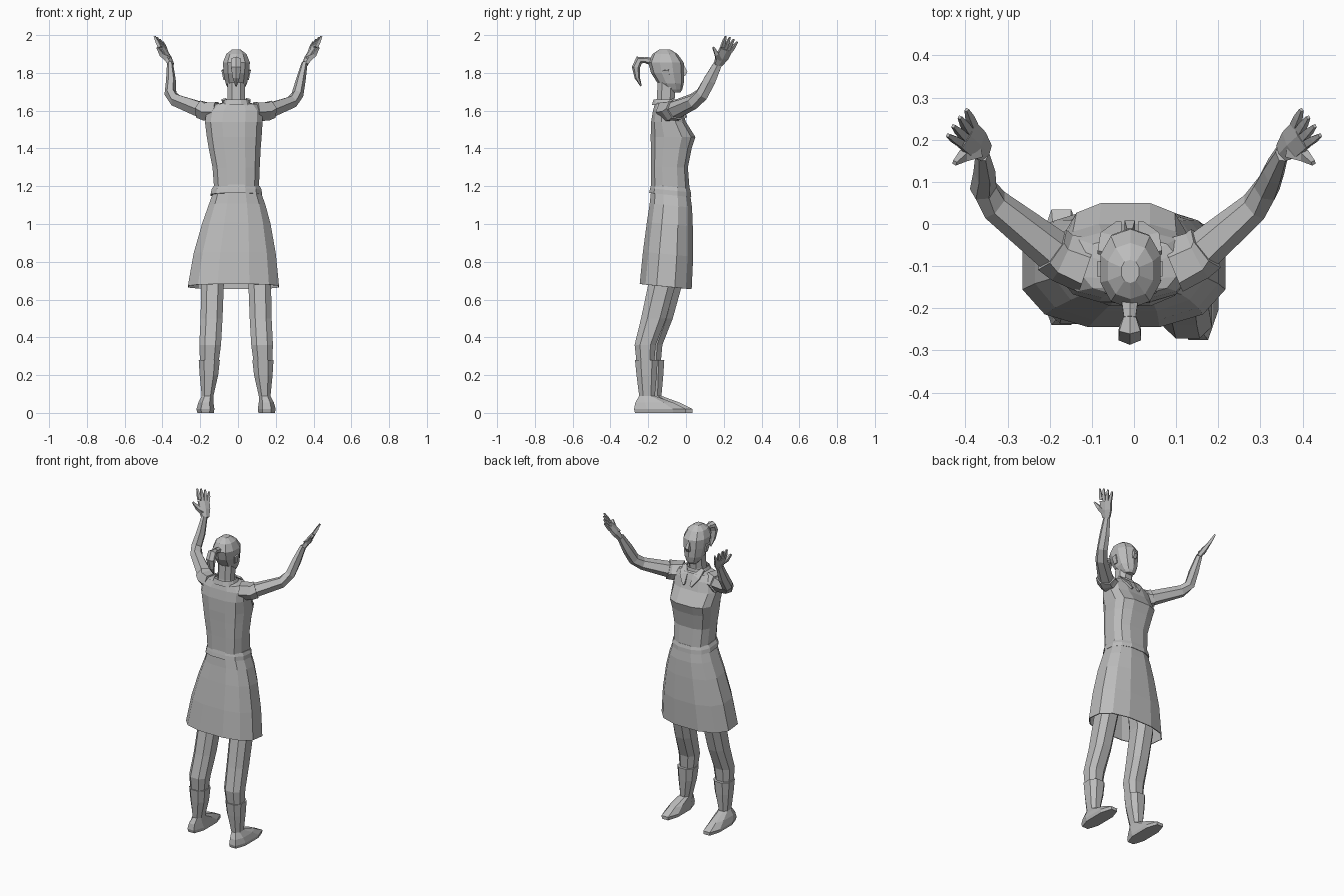
import bpy, bmesh, math
from mathutils import Vector

if "Cube" in bpy.data.objects:
    bpy.data.objects.remove(bpy.data.objects["Cube"])

grey = bpy.data.materials.new("plain_grey")
grey.use_nodes = True
grey.diffuse_color = (0.5, 0.5, 0.5, 1)
grey.node_tree.nodes["Principled BSDF"].inputs["Base Color"].default_value = grey.diffuse_color

MID = -0.01  # body centre line in x


def loft(name, rings, caps=(True, True)):
    """Skin a list of equal vertex rings."""
    bm = bmesh.new()
    loops = [[bm.verts.new(p) for p in ring] for ring in rings]
    n = len(loops[0])
    for a, b in zip(loops, loops[1:]):
        for i in range(n):
            j = (i + 1) % n
            bm.faces.new((a[i], a[j], b[j], b[i]))
    for cap, loop in zip(caps, (loops[0], loops[-1])):
        if cap:
            bm.faces.new(loop)
    bmesh.ops.recalc_face_normals(bm, faces=bm.faces)
    mesh = bpy.data.meshes.new(name)
    bm.to_mesh(mesh)
    bm.free()
    mesh.materials.append(grey)
    obj = bpy.data.objects.new(name, mesh)
    bpy.context.collection.objects.link(obj)
    return obj


def section(n, power):
    """Unit outline, squarer for lower power, with a flat front."""
    pts = []
    for i in range(n):
        a = (i + 0.5) * math.tau / n
        c, s = math.cos(a), math.sin(a)
        pts.append((math.copysign(abs(c) ** power, c), math.copysign(abs(s) ** power, s)))
    mx, my = max(p[0] for p in pts), max(p[1] for p in pts)
    return [(x / mx, y / my) for x, y in pts]


def stack(name, rows, n=12, power=0.8, caps=(True, True), slope=0, mirror=False, dy=0):
    """Horizontal rings; each row is z, then x and y extents."""
    rings = []
    for z, x0, x1, y0, y1 in rows:
        if mirror:
            x0, x1 = 2 * MID - x1, 2 * MID - x0
        cx, cy, rx, ry = (x0 + x1) / 2, (y0 + y1) / 2 + dy, (x1 - x0) / 2, (y1 - y0) / 2
        rings.append([(cx + rx * u, cy + ry * v, z + slope * (cy + ry * v + 0.1))
                      for u, v in section(n, power)])
    return loft(name, rings, caps)


def tube(name, path, ref, n=6, power=1):
    """Limb along a path of (point, half width along ref, half depth)."""
    pts = [Vector(p[0]) for p in path]
    rings = []
    for i, (p, (_, w, d)) in enumerate(zip(pts, path)):
        t = (pts[min(i + 1, len(pts) - 1)] - pts[max(i - 1, 0)]).normalized()
        u = Vector(ref)
        u = (u - t * u.dot(t)).normalized()
        v = t.cross(u)
        rings.append([p + u * w * a + v * d * b for a, b in section(n, power)])
    return loft(name, rings)


# Sleeveless top with a full chest
stack("top", [(1.17, -.125, .11, -.185, .02), (1.3, -.135, .115, -.185, .01),
              (1.4, -.155, .12, -.186, .03), (1.46, -.165, .125, -.187, .05),
              (1.54, -.175, .13, -.185, 0), (1.6, -.165, .13, -.175, -.02),
              (1.635, -.12, .1, -.165, -.035), (1.645, -.06, .04, -.16, -.06)], power=.7)

# Waistband and skirt, lower at the front
stack("waistband", [(1.155, -.145, .127, -.195, .028), (1.18, -.14, .125, -.19, .026),
                    (1.2, -.13, .115, -.185, .02)], slope=-.1)
skirt = stack("skirt", [(.668, -.265, .217, -.245, .03), (.84, -.235, .2, -.228, .038),
                        (1, -.19, .172, -.207, .036), (1.1, -.155, .145, -.192, .032),
                        (1.17, -.13, .12, -.185, .022)], caps=(False, True), slope=-.1)
skirt.modifiers.new("cloth", "SOLIDIFY").thickness = 0.006

# Neck and stand collar with two lapels
stack("neck", [(1.6, -.065, .045, -.165, -.06), (1.66, -.055, .038, -.155, -.06),
               (1.75, -.055, .038, -.15, -.055)], n=8)
stack("collar", [(1.63, -.085, .068, -.18, -.045), (1.66, -.07, .055, -.172, -.05)],
      caps=(True, False))
for side, s in (("left", 1), ("right", -1)):
    tube(side + "_lapel", [((MID + s * .065, -.07, 1.66), .012, .006),
                           ((MID + s * .045, -.03, 1.62), .026, .006),
                           ((MID + s * .025, .002, 1.565), .006, .005)], (1, 0, 0), n=4, power=.6)

# Head with nose and ears
stack("head", [(1.695, -.035, .018, -.075, -.03), (1.712, -.05, .032, -.115, -.02),
               (1.745, -.066, .048, -.15, -.012), (1.8, -.076, .058, -.185, -.01),
               (1.855, -.08, .063, -.2, -.012), (1.9, -.062, .045, -.178, -.045),
               (1.925, -.03, .012, -.14, -.085)], n=10, power=.9)
tube("nose", [((MID, -.016, 1.84), .007, .006), ((MID, -.004, 1.805), .012, .012),
              ((MID, -.012, 1.785), .011, .006)], (1, 0, 0), n=4)
for side, s in (("left", 1), ("right", -1)):
    tube(side + "_ear", [((MID + s * .062, -.1, 1.765), .012, .006),
                         ((MID + s * .07, -.107, 1.815), .018, .008)], (0, 1, 0), n=4)

# Ponytail and its tie
tube("hair_tie", [((MID, -.18, 1.86), .02, .02), ((MID, -.222, 1.87), .014, .016)], (1, 0, 0))
tube("ponytail", [((MID, -.212, 1.868), .012, .014), ((MID, -.248, 1.868), .025, .022),
                  ((MID, -.265, 1.83), .027, .022), ((MID, -.258, 1.775), .018, .014),
                  ((MID, -.238, 1.73), .004, .004)], (1, 0, 0))

# Legs and boots, the right set a little further forward
for side, flip, dy in (("left", False, 0), ("right", True, .035)):
    stack(side + "_leg", [(.95, .005, .15, -.18, -.03), (.68, .055, .175, -.2, -.055),
                          (.5, .062, .178, -.238, -.105), (.36, .07, .185, -.272, -.16),
                          (.25, .085, .18, -.26, -.17)], n=8, mirror=flip, dy=dy)
    stack(side + "_boot", [(0, .108, .195, -.27, 0), (.02, .105, .2, -.275, 0),
                           (.055, .11, .19, -.268, -.07), (.09, .11, .172, -.248, -.165),
                           (.2, .085, .183, -.262, -.155), (.28, .076, .188, -.27, -.15)],
          n=8, mirror=flip, dy=dy)

# Raised arms with short cap sleeves
arms = {
    "left": [((.09, -.1, 1.595), .055, .05), ((.15, -.075, 1.595), .045, .045),
             ((.285, .04, 1.645), .033, .035), ((.315, .085, 1.685), .032, .032),
             ((.332, .125, 1.76), .032, .026), ((.352, .17, 1.85), .022, .016)],
    "right": [((-.11, -.1, 1.595), .055, .05), ((-.17, -.08, 1.595), .047, .047),
              ((-.33, .045, 1.655), .035, .036), ((-.358, .085, 1.69), .032, .032),
              ((-.355, .125, 1.76), .032, .026), ((-.36, .17, 1.85), .022, .016)],
}
for side, path in arms.items():
    tube(side + "_arm", path, (0, 1, -.4))
    a, b, c = (Vector(p[0]) for p in path[:3])
    tube(side + "_sleeve", [(a, .06, .055), (b, .053, .053), (b.lerp(c, .15), .053, .052)],
         (0, 1, -.4))

# Hands: palm, four fingers and thumb, mirrored across
for side, s in (("left", 1), ("right", -1)):
    spread = Vector((-.55 * s, .75, -.38)).normalized()
    wrist, knuckle, tip = (Vector((s * x, y, z)) for x, y, z in
                           ((.355, .17, 1.845), (.397, .213, 1.925), (.422, .244, 1.985)))
    tube(side + "_palm", [(wrist, .022, .015), (wrist.lerp(knuckle, .5), .034, .017),
                          (knuckle, .036, .011)], spread, power=.7)
    for i, name in enumerate(("index", "middle", "ring", "little")):
        k = (i - 1.5) / 1.5
        base = knuckle + spread * .028 * k
        end = tip + spread * .042 * k
        end = end.lerp(base, .1 * abs(k))
        tube(f"{side}_{name}_finger", [(base, .009, .009), (base.lerp(end, .5), .008, .008),
                                       (end, .004, .004)], spread, n=4)
    thumb = [(.372, .175, 1.875), (.405, .162, 1.9), (.426, .145, 1.935)]
    tube(side + "_thumb", [((s * x, y, z), r, r) for (x, y, z), r in zip(thumb, (.016, .011, .005))],
         spread, n=4)
